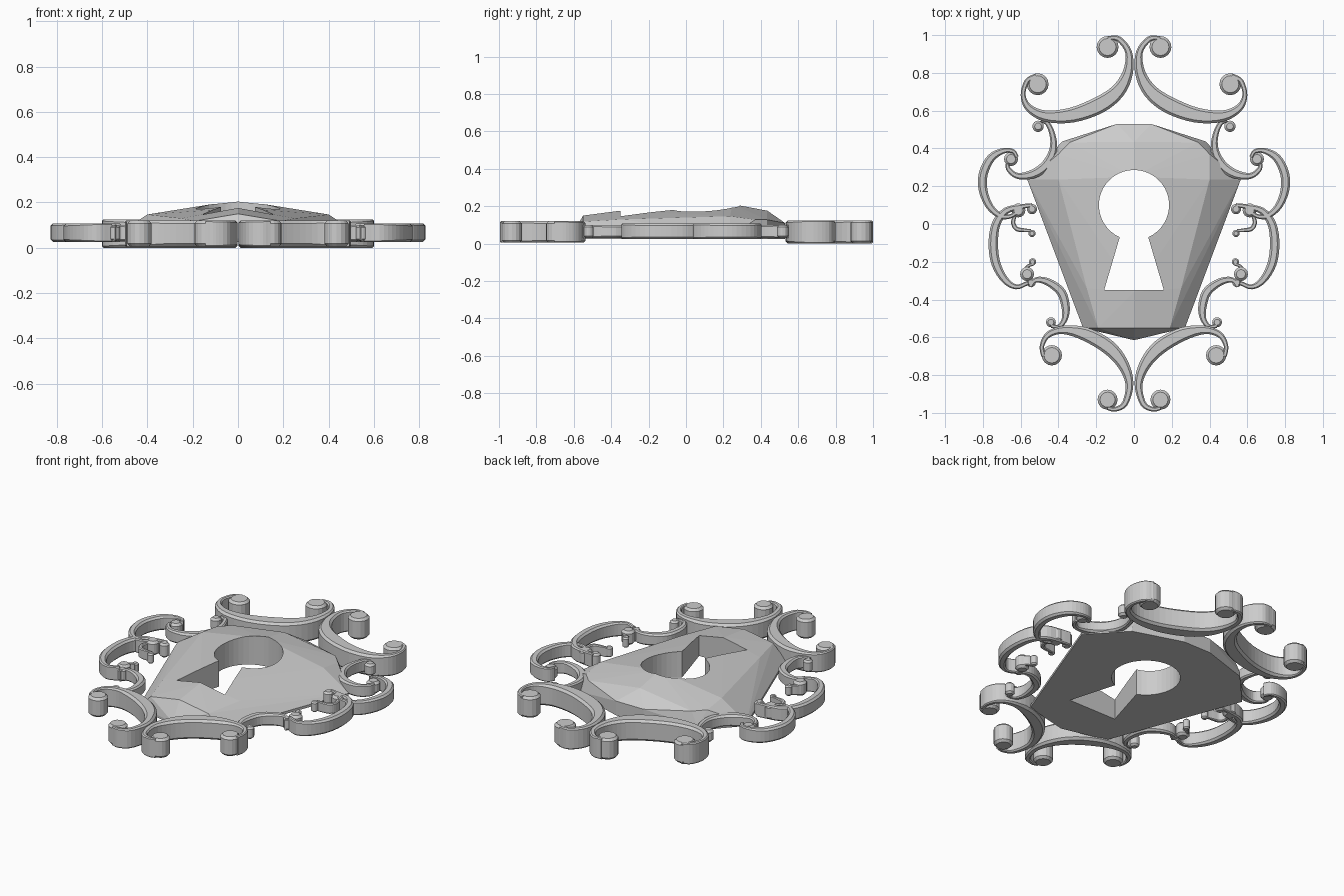
import bpy, bmesh, math
from mathutils import Vector


def finish(name, bm):
    bmesh.ops.recalc_face_normals(bm, faces=bm.faces)
    me = bpy.data.meshes.new(name)
    bm.to_mesh(me)
    bm.free()
    ob = bpy.data.objects.new(name, me)
    bpy.context.collection.objects.link(ob)
    return ob


def loft(bm, rings, closed_section=True):
    """Skin equal-length rings of points and cap both ends."""
    vs = [[bm.verts.new(p) for p in r] for r in rings]
    n = len(vs[0])
    for a, b in zip(vs, vs[1:]):
        for i in range(n):
            j = (i + 1) % n
            bm.faces.new((a[i], a[j], b[j], b[i]))
    bm.faces.new(vs[0])
    bm.faces.new(vs[-1])


def smooth_path(pts, steps=4):
    """Catmull-Rom resampling of (x, y, half width) points."""
    p = [Vector(q) for q in pts]
    p = [2 * p[0] - p[1]] + p + [2 * p[-1] - p[-2]]
    out = []
    for i in range(1, len(p) - 2):
        a, b, c, d = p[i - 1:i + 3]
        for s in range(steps):
            t = s / steps
            out.append(0.5 * (2 * b + (c - a) * t + (2 * a - 5 * b + 4 * c - d) * t * t
                              + (3 * b - a - 3 * c + d) * t ** 3))
    return out + [p[-2]]


def scroll(name, z0, z1, path, discs):
    """Swelling ribbon with chamfered edges and round curl ends, mirrored in x."""
    bm = bmesh.new()
    pts = smooth_path(path)
    rings = []
    for i, p in enumerate(pts):
        t = pts[min(i + 1, len(pts) - 1)] - pts[max(i - 1, 0)]
        nx, ny = Vector((-t.y, t.x)).normalized()
        r = p.z
        b = min(0.013, r * 0.45)
        sec = [(b - r, z0), (r - b, z0), (r, z0 + b), (r, z1 - b),
               (r - b, z1), (b - r, z1), (-r, z1 - b), (-r, z0 + b)]
        rings.append([(p.x + nx * o, p.y + ny * o, z) for o, z in sec])
    loft(bm, rings)
    for x, y, r in discs:
        b = min(0.013, r * 0.4)
        loft(bm, [[(x + q * math.cos(k * math.pi / 8), y + q * math.sin(k * math.pi / 8), z)
                   for k in range(16)]
                  for q, z in ((r - b, z0), (r, z0 + b), (r, z1 - b), (r - b, z1))])
    ob = finish(name, bm)
    ob.modifiers.new("mirror", 'MIRROR').use_mirror_merge = False
    return ob


# Faceted shield plate: convex hull of rim and crest points
half = [(0.09, 0.53, 0.11), (0.38, 0.437, 0.05), (0.565, 0.235, 0.04), (0.27, -0.55, 0.04),
        (0.34, 0.432, 0.128), (0.40, 0.37, 0.128), (0.40, 0.235, 0.147),
        (0.25, -0.34, 0.13), (0.19, -0.55, 0.118),
        (0.09, 0.53, 0.025), (0.38, 0.437, 0.025), (0.565, 0.235, 0.025), (0.27, -0.55, 0.025)]
ridge = [(0, 0.435, 0.176), (0, 0.25, 0.211), (0, -0.36, 0.175), (0, -0.55, 0.15),
         (0, -0.615, 0.04), (0, -0.615, 0.025)]
bm = bmesh.new()
for x, y, z in half:
    bm.verts.new((x, y, z))
    bm.verts.new((-x, y, z))
for p in ridge:
    bm.verts.new(p)
res = bmesh.ops.convex_hull(bm, input=bm.verts)
loose = [v for v in bm.verts if not v.link_faces]
bmesh.ops.delete(bm, geom=loose, context='VERTS')
bmesh.ops.dissolve_limit(bm, angle_limit=0.01, verts=bm.verts, edges=bm.edges)
shield = finish("shield_plate", bm)

# Keyhole cutter: round head plus flared slot
a0 = math.radians(-66)
a1 = math.radians(246)
outline = [(0.186 * math.cos(a0 + (a1 - a0) * i / 36), 0.1 + 0.186 * math.sin(a0 + (a1 - a0) * i / 36))
           for i in range(37)] + [(-0.158, -0.35), (0.158, -0.35)]
bm = bmesh.new()
loft(bm, [[(x, y, z) for x, y in outline] for z in (-0.2, 0.5)])
cutter = finish("keyhole_cutter", bm)
cut = shield.modifiers.new("keyhole", 'BOOLEAN')
cut.object = cutter
cut.operation = 'DIFFERENCE'
cut.solver = 'EXACT'
cutter.hide_render = True
cutter.hide_set(True)

# Large crest and foot scrolls
scroll("crest_scroll", 0.0, 0.125,
       [(0.138, 0.985, 0.01), (0.08, 0.979, 0.015), (0.029, 0.91, 0.018), (0.032, 0.804, 0.027),
        (0.085, 0.704, 0.038), (0.185, 0.63, 0.045), (0.328, 0.577, 0.04), (0.466, 0.571, 0.03),
        (0.556, 0.614, 0.02), (0.587, 0.683, 0.013), (0.566, 0.757, 0.013), (0.52, 0.785, 0.011)],
       [(0.14, 0.937, 0.058), (0.51, 0.74, 0.058)])
scroll("foot_scroll", 0.005, 0.12,
       [(0.14, -0.975, 0.01), (0.10, -0.981, 0.012), (0.048, -0.95, 0.016), (0.024, -0.846, 0.021),
        (0.06, -0.74, 0.031), (0.138, -0.65, 0.039), (0.26, -0.582, 0.036), (0.376, -0.561, 0.022),
        (0.455, -0.587, 0.016), (0.487, -0.645, 0.012), (0.48, -0.70, 0.012)],
       [(0.14, -0.93, 0.053), (0.435, -0.695, 0.054)])

# Side scrolls, from top to bottom
scroll("shoulder_scroll", 0.03, 0.10,
       [(0.492, 0.55, 0.01), (0.455, 0.529, 0.013), (0.429, 0.46, 0.016), (0.429, 0.386, 0.021),
        (0.466, 0.312, 0.026), (0.534, 0.265, 0.024), (0.614, 0.254, 0.016),
        (0.661, 0.286, 0.013), (0.672, 0.318, 0.01)],
       [(0.508, 0.517, 0.03), (0.651, 0.344, 0.037)])
scroll("upper_side_scroll", 0.025, 0.108,
       [(0.62, 0.354, 0.01), (0.64, 0.385, 0.011), (0.693, 0.387, 0.015), (0.757, 0.349, 0.022),
        (0.798, 0.265, 0.024), (0.798, 0.175, 0.023), (0.762, 0.09, 0.019),
        (0.704, 0.042, 0.014), (0.651, 0.042, 0.011), (0.614, 0.069, 0.01)],
       [(0.612, 0.072, 0.037)])
scroll("lower_side_scroll", 0.025, 0.108,
       [(0.54, 0.10, 0.01), (0.593, 0.092, 0.013), (0.677, 0.07, 0.018), (0.73, 0.0, 0.023),
        (0.745, -0.106, 0.025), (0.73, -0.212, 0.024), (0.683, -0.296, 0.019),
        (0.624, -0.333, 0.013), (0.561, -0.312, 0.011)],
       [(0.54, 0.079, 0.027), (0.566, -0.265, 0.037)])
scroll("upper_inner_curl", 0.035, 0.095,
       [(0.625, 0.06, 0.01), (0.64, 0.01, 0.011), (0.622, -0.025, 0.012), (0.58, -0.033, 0.01),
        (0.545, -0.035, 0.007)],
       [(0.54, -0.05, 0.019)])
scroll("lower_inner_curl", 0.035, 0.095,
       [(0.53, -0.212, 0.007), (0.56, -0.222, 0.009), (0.585, -0.25, 0.01)],
       [(0.537, -0.2, 0.019)])
scroll("hip_scroll", 0.03, 0.10,
       [(0.55, -0.33, 0.01), (0.519, -0.296, 0.014), (0.455, -0.307, 0.02), (0.386, -0.36, 0.024),
        (0.362, -0.44, 0.022), (0.367, -0.503, 0.016), (0.397, -0.542, 0.011), (0.439, -0.54, 0.01)],
       [(0.44, -0.52, 0.026), (0.545, -0.31, 0.024)])
